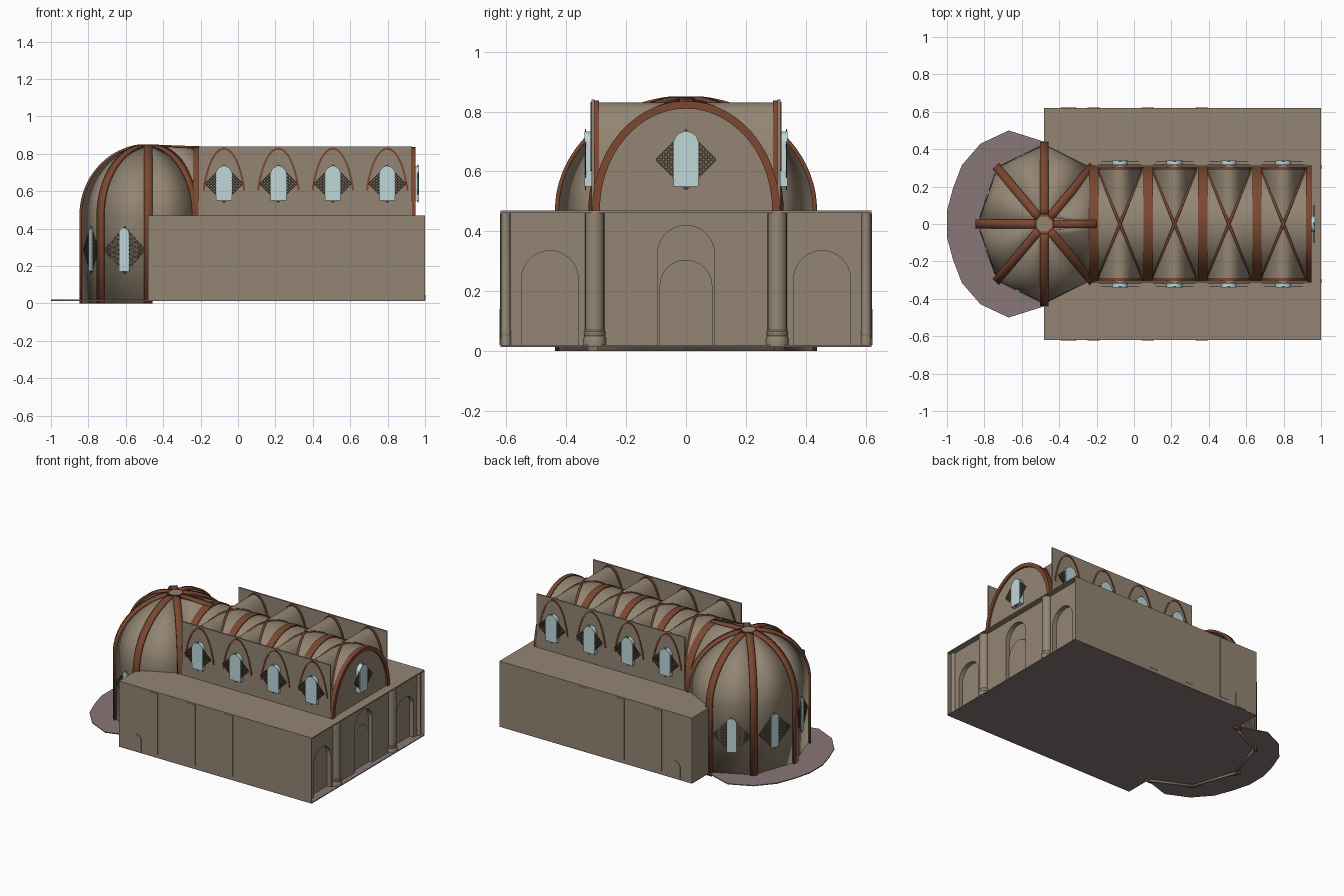
import bpy, bmesh, math
from mathutils import Vector

if "Cube" in bpy.data.objects:
    bpy.data.objects.remove(bpy.data.objects["Cube"])

def material(name, r, g, b):
    m = bpy.data.materials.new(name)
    m.diffuse_color = (r, g, b, 1)
    m.use_nodes = True
    m.node_tree.nodes["Principled BSDF"].inputs["Base Color"].default_value = m.diffuse_color
    return m

STONE = material("tan_stone", 0.29, 0.235, 0.17)
BRICK = material("red_brown_rib", 0.20, 0.064, 0.03)
FLOOR = material("mauve_floor", 0.25, 0.18, 0.185)
GLASS = material("pale_blue_glass", 0.52, 0.68, 0.70)
BARS = material("dark_lattice", 0.085, 0.07, 0.05)
Z = Vector((0, 0, 1))
SPRING, RISE = 0.47, 0.36

def build(name, verts, faces, mat, smooth=True, thick=0):
    me = bpy.data.meshes.new(name)
    me.from_pydata([tuple(v) for v in verts], [], faces)
    bm = bmesh.new()
    bm.from_mesh(me)
    bmesh.ops.recalc_face_normals(bm, faces=bm.faces)
    bm.to_mesh(me)
    bm.free()
    me.materials.append(mat)
    if smooth:
        me.shade_smooth()
        me.set_sharp_from_angle(angle=math.radians(30))
    ob = bpy.data.objects.new(name, me)
    bpy.context.collection.objects.link(ob)
    if thick:
        mod = ob.modifiers.new("thickness", 'SOLIDIFY')
        mod.thickness, mod.offset = thick, 0
    return ob

def plate(name, pts, origin, n, depth, mat):
    """Outline (across, up) at origin, extruded by depth along the normal n."""
    o, n = Vector(origin), Vector(n).normalized()
    u = Z.cross(n)
    back = [o + u * a + Z * b for a, b in pts]
    k = len(pts)
    faces = [list(range(k))[::-1], list(range(k, 2 * k))]
    faces += [[i, (i + 1) % k, k + (i + 1) % k, k + i] for i in range(k)]
    return build(name, back + [p + n * depth for p in back], faces, mat)

def box(name, x0, x1, y0, y1, z0, z1, mat):
    return plate(name, [(x0, z0), (x1, z0), (x1, z1), (x0, z1)], (0, y1, 0), (0, -1, 0), y1 - y0, mat)

def loft(name, a, b, mat, thick=0):
    k = len(a)
    return build(name, a + b, [[i, i + 1, k + i + 1, k + i] for i in range(k - 1)], mat, thick=thick)

def ellipse(cx, cz, a, b, t0=0, t1=180, n=28):
    ts = [math.radians(t0 + (t1 - t0) * i / n) for i in range(n + 1)]
    return [(cx + a * math.cos(t), cz + b * math.sin(t)) for t in ts]

def arch(cx, w, z0, top):
    """Round-headed opening outline, from lower right over to lower left."""
    return [(cx + w, z0)] + ellipse(cx, top - w, w, w, n=20) + [(cx - w, z0)]

def band(a, b, t, t0=0):
    return ellipse(0, SPRING, a, b, t0, 180 - t0) + ellipse(0, SPRING, a - t, b - t, t0, 180 - t0)[::-1]

def window(name, origin, n, w, h, gw, gap):
    """Diamond lattice with a round-headed glass pane."""
    o, n = Vector(origin), Vector(n).normalized()
    u = Z.cross(n)
    verts, faces = [], []
    count, half = 12, 0.036
    for k in range(count + 1):
        p = -1 + 2 * k / count
        for flip in (0, 1):
            for c, d in ((p - half, -1), (p + half, -1), (p + half, 1), (p - half, 1)):
                pp, q = (d, c) if flip else (c, d)
                verts.append(o + u * w * (pp + q) / 2 + Z * h * (pp - q) / 2 + n * (gap + 0.001 * flip))
            faces.append(list(range(len(verts) - 4, len(verts))))
    build(name + "_lattice", verts, faces, BARS, smooth=False, thick=0.002)
    plate(name + "_glass", arch(0, gw, -h * 0.9, h * 0.94), o, n, gap + 0.005, GLASS)

# Floor with rounded apse end
half = [(-0.48, 0.44), (-0.67, 0.50), (-0.82, 0.43), (-0.92, 0.315), (-0.968, 0.19), (-1, 0.07)]
outline = [(1, -0.62), (1, 0.62), (-0.48, 0.62)] + half + [(x, -y) for x, y in half[::-1]] + [(-0.48, -0.62)]
k = len(outline)
build("floor", [(x, y, z) for z in (0.014, 0.02) for x, y in outline],
      [list(range(k)), list(range(k, 2 * k))] + [[i, (i + 1) % k, k + (i + 1) % k, k + i] for i in range(k)], FLOOR)

# Lower hall, porch front with three arches
box("hall_body", -0.48, 0.935, -0.62, 0.62, 0.02, SPRING, STONE)
front = [(0.62, SPRING), (-0.62, SPRING), (-0.62, 0.02)]
for cy, top in ((-0.455, 0.335), (0, 0.42), (0.455, 0.335)):
    front += arch(cy, 0.095, 0.02, top)[::-1]
plate("porch_wall", front + [(0.62, 0.02)], (0.935, 0, 0), (1, 0, 0), 0.03, STONE)
plate("porch_door", arch(0, 0.088, 0.02, 0.305), (0.935, 0, 0), (1, 0, 0), 0.008, STONE)
box("porch_roof", 0.965, 1.0, -0.62, 0.62, 0.462, SPRING, STONE)

def column(name, y, r):
    prof = [(r, SPRING - 0.004), (r, 0.07), (r * 1.12, 0.065), (r * 1.12, 0.055), (r * 1.04, 0.05),
            (r * 1.18, 0.042), (r * 1.18, 0.02)]
    n = 20
    v = [(0.965 + a * math.cos(math.tau * i / n), y + a * math.sin(math.tau * i / n), z) for a, z in prof for i in range(n)]
    f = [[j * n + i, j * n + (i + 1) % n, (j + 1) * n + (i + 1) % n, (j + 1) * n + i]
         for j in range(len(prof) - 1) for i in range(n)]
    build(name, v, f + [list(range(n))], STONE)

for s in (-1, 1):
    column("porch_column", s * 0.305, 0.032)
    column("porch_corner_column", s * 0.602, 0.015)
    box("porch_side_wall", 0.935, 1.0, s * 0.6185 - 0.0015, s * 0.6185 + 0.0015, 0.02, SPRING, STONE)
    # Shallow pilasters and little side door
    for x in (-0.215, 0.073, 0.362):
        box("pilaster", x - 0.033, x + 0.033, s * 0.6205 - 0.0015, s * 0.6205 + 0.0015, 0.04, 0.46, STONE)
    plate("side_door", arch(-0.35 * -s, 0.042, 0.02, 0.14), (0, s * 0.62, 0), (0, s, 0), 0.004, STONE)

    # Upper nave walls
    box("nave_wall", -0.21, 0.93, s * 0.31 - 0.005, s * 0.31 + 0.005, SPRING, 0.84, STONE)

# Vault bays: four ruled cells, diagonal ribs, wall arches, windows
PITCH, HX, HY = 0.291, 0.1455, 0.305
T = [math.cos(math.pi * i / 28) for i in range(29)]
def height(t):
    return SPRING + RISE * math.sqrt(max(0, 1 - t * t))

for i in range(4):
    cx, hx = -0.075 + PITCH * i, 0.122
    for s in (-1, 1):
        loft("cross_vault_cell", [(cx + t * hx, s * abs(t) * HY, height(t)) for t in T],
             [(cx + t * hx, s * HY, height(t)) for t in T], STONE)
        loft("main_vault_cell", [(cx + s * abs(t) * hx, t * HY, height(t)) for t in T],
             [(cx + s * HX, t * HY, height(t)) for t in T], STONE)
        plate("wall_arch", band(0.123, RISE + 0.003, 0.012, 22), (cx, s * 0.315, 0), (0, s, 0), 0.004, BRICK)
        plate("inner_wall_arch", band(0.123, RISE + 0.008, 0.02), (cx, s * 0.29, 0), (0, s, 0), 0.018, BRICK)
        window("nave_window", (cx, s * 0.315, 0.64), (0, s, 0), 0.10, 0.10, 0.042, 0.02)
        cu = bpy.data.curves.new("diagonal_rib", 'CURVE')
        cu.dimensions, cu.bevel_depth, cu.bevel_resolution = '3D', 0.008, 1
        sp = cu.splines.new('POLY')
        sp.points.add(len(T) - 1)
        for pt, t in zip(sp.points, T):
            pt.co = (cx + t * hx, s * t * HY * 0.98, height(t), 1)
        cu.materials.append(BRICK)
        bpy.context.collection.objects.link(bpy.data.objects.new("diagonal_rib", cu))

# Transverse ribs and end gable
for i in range(5):
    x0 = -0.245 + PITCH * i + (0.005 if i < 4 else 0)
    plate("transverse_rib", band(0.314, RISE + 0.006, 0.026), (x0, 0, 0), (1, 0, 0), 0.03 if i == 4 else 0.05, BRICK)
plate("gable_wall", ellipse(0, SPRING, 0.30, 0.355), (0.925, 0, 0), (1, 0, 0), 0.012, STONE)
window("gable_window", (0.937, 0, 0.64), (1, 0, 0), 0.10, 0.10, 0.042, 0.025)

# Apse dome on an eight-sided plan
DX, RX, RY, DR = -0.48, 0.352, 0.422, 0.372
TH = [math.radians(83 * i / 18) for i in range(19)]
def meridian(k, push=0.0, z0=0.0):
    a = k * math.pi / 4
    d = Vector(((RX + push) * math.cos(a), (RY + push) * math.sin(a), 0))
    c = Vector((DX, 0, SPRING))
    return [c + d + Z * (z0 - SPRING)] + [c + d * math.cos(t) + Z * (DR + push * 0.5) * math.sin(t) for t in TH]

for k in range(1, 7):
    z0 = 0.0 if 2 <= k <= 5 else 0.44
    loft("dome_cell", meridian(k, 0, z0), meridian(k + 1, 0, z0), STONE, thick=0.006)
for k in range(1, 8):
    a = k * math.pi / 4
    side = Vector((-math.sin(a), math.cos(a), 0)) * 0.023
    path = meridian(k, 0.009, 0.0 if 2 <= k <= 6 else 0.44)
    loft("dome_rib", [p - side for p in path], [p + side for p in path], BRICK, thick=0.014)
for k in (2, 3, 4, 5):
    p, q = meridian(k)[0], meridian(k + 1)[0]
    d = q - p
    window("apse_window", (p + q) / 2 + Z * 0.285, (d.y, -d.x, 0), 0.12, 0.125, 0.028, 0.005)

# Lunette joining dome to nave, with its crown rib
for k, s in ((1, 1), (7, -1)):
    edge = [Vector((-0.205, s * 0.308 * math.cos(t * 90 / 83), SPRING + RISE * math.sin(t * 90 / 83))) for t in TH]
    loft("dome_lunette", meridian(k)[1:], edge, STONE, thick=0.004)
loft("crown_rib", [(-0.43, -0.022, 0.842), (-0.2, -0.022, 0.834)],
     [(-0.43, 0.022, 0.842), (-0.2, 0.022, 0.834)], BRICK, thick=0.012)

# Eight-sided crown ring
for name, r, z0, z1, mat in (("crown_ring", 0.06, 0.825, 0.846, BRICK), ("crown_boss", 0.044, 0.83, 0.849, STONE)):
    pts = [(DX + r * math.cos(math.pi / 8 + j * math.pi / 4), r * math.sin(math.pi / 8 + j * math.pi / 4)) for j in range(8)]
    build(name, [(x, y, z) for z in (z0, z1) for x, y in pts],
          [list(range(8)), list(range(8, 16))] + [[j, (j + 1) % 8, 8 + (j + 1) % 8, 8 + j] for j in range(8)], mat)
